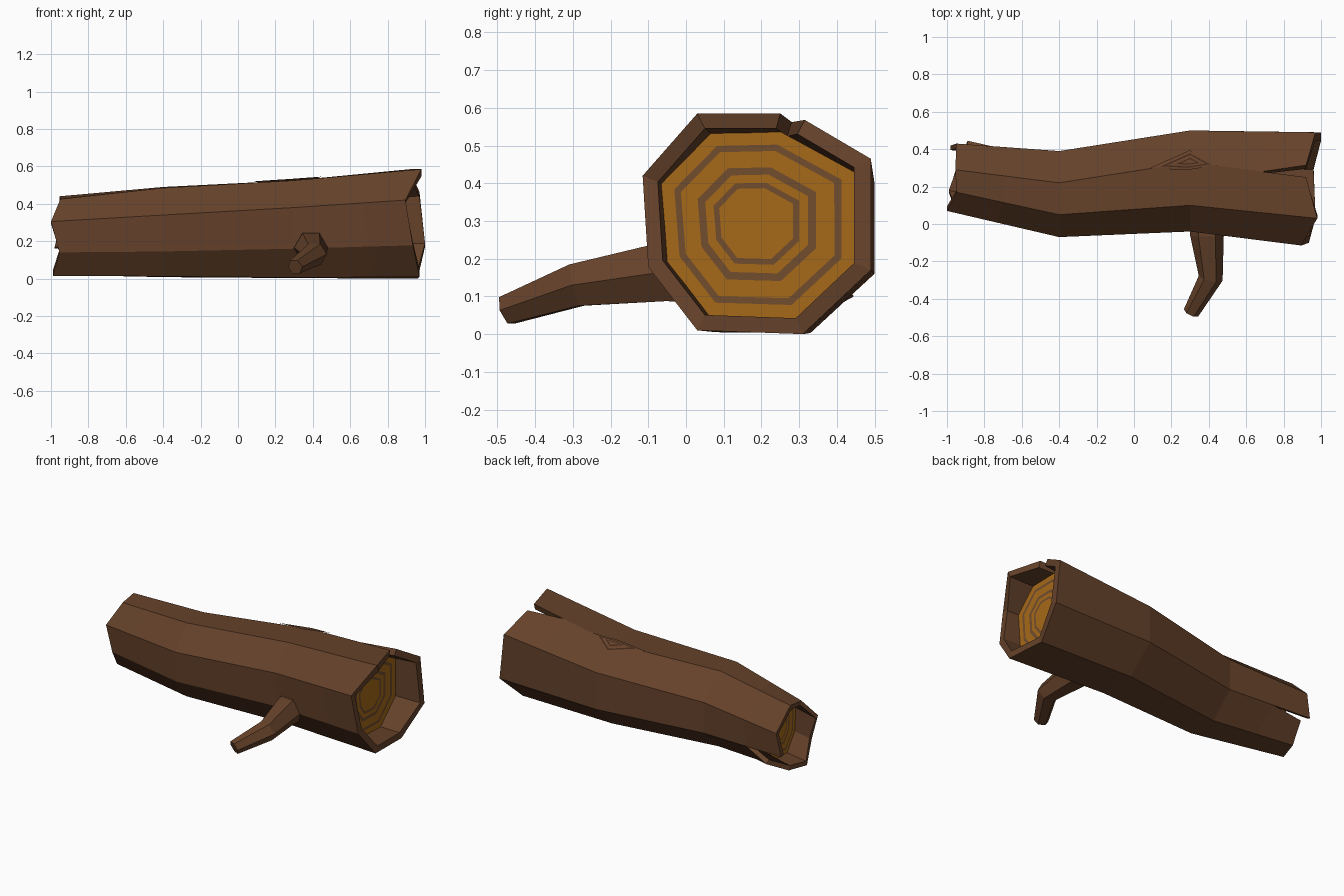
import bpy, bmesh
from math import cos, sin, pi
from mathutils import Vector as V

if "Cube" in bpy.data.objects:
    bpy.data.objects.remove(bpy.data.objects["Cube"])


def mat(name, col):
    m = bpy.data.materials.new(name)
    m.diffuse_color = (*col, 1)
    m.use_nodes = True
    m.node_tree.nodes["Principled BSDF"].inputs["Base Color"].default_value = m.diffuse_color
    return m


bark = mat("bark", (0.13, 0.054, 0.023))
wood = mat("wood", (0.38, 0.14, 0.009))
ring_mat = mat("growth_ring", (0.17, 0.075, 0.027))
dark = mat("knot_dark", (0.05, 0.02, 0.01))


def make(name, faces, mats, recalc=False):
    """faces: list of (points, material index)"""
    bm = bmesh.new()
    for pts, mi in faces:
        bm.faces.new([bm.verts.new(p) for p in pts]).material_index = mi
    bmesh.ops.remove_doubles(bm, verts=bm.verts, dist=1e-5)
    if recalc:
        bmesh.ops.recalc_face_normals(bm, faces=bm.faces)
    me = bpy.data.meshes.new(name)
    bm.to_mesh(me)
    bm.free()
    for m in mats:
        me.materials.append(m)
    ob = bpy.data.objects.new(name, me)
    bpy.context.collection.objects.link(ob)
    return ob


# Eight-sided trunk sections as (y, z), starting at the upper front edge
def section(x, yz):
    return [V((x, y, z)) for y, z in yz]


mid_l = section(-0.4, [(.05, .485), (.22, .49), (.39, .35), (.39, .15),
                       (.24, .008), (.04, .012), (-.06, .145), (-.07, .34)])
mid_r = section(0.3, [(.10, .525), (.33, .525), (.50, .40), (.50, .16),
                      (.33, .003), (.08, .005), (-.03, .16), (-.04, .38)])
end_l = [V(p) for p in [(-.95, .17, .425), (-.955, .29, .44), (-.95, .43, .31),
                        (-.98, .42, .16), (-.95, .30, .02), (-.99, .17, .015),
                        (-.955, .07, .14), (-1, .07, .305)]]
end_r = [V(p) for p in [(.98, .03, .585), (.92, .25, .585), (.97, .49, .465),
                        (1, .49, .17), (.96, .31, 0), (.97, .03, .01),
                        (.935, -.10, .178), (.895, -.115, .42)]]


def blend(a, b, t):
    return [p.lerp(q, t) for p, q in zip(a, b)]


# Sections where the cracks begin
start_l = blend(mid_l, end_l, 0.55)
start_r = blend(mid_r, end_r, 0.62)
split_l = {3: V((-.89, .445, .10))}     # second lip of the left crack
split_r = {1: V((.92, .315, .568))}     # second lip of the right crack


def inner(p, ring):
    c = sum(ring, V()) / 8
    return V((p.x, c.y + (p.y - c.y) * .86, c.z + (p.z - c.z) * .86))


# Trunk: outer bark, with hollow ends, rims and crack sides
faces = []
for a, b in ((start_l, mid_l), (mid_l, mid_r), (mid_r, start_r)):
    for i in range(8):
        j = (i + 1) % 8
        faces.append(([a[i], b[i], b[j], a[j]], 0))
for start, end, split, flip in ((start_l, end_l, split_l, True),
                                (start_r, end_r, split_r, False)):
    def add(pts):
        faces.append((pts[::-1] if flip else pts, 0))
    for i in range(8):
        j = (i + 1) % 8
        s0, s1 = start[i], start[j]
        e0, e1 = split.get(i, end[i]), end[j]
        t0, t1 = inner(s0, start), inner(s1, start)
        f0, f1 = inner(e0, end), inner(e1, end)
        add([s0, e0, e1, s1])
        add([t1, f1, f0, t0])
        add([e0, f0, f1, e1])
        if i in split:
            add([s0, t0, f0, e0])
        if j in split:
            add([s1, e1, f1, t1])
make("trunk", faces, [bark])


# Cut wood with growth rings, set back inside each end
def cut_face(name, start, end, x, flip):
    a = [inner(p, start) for p in start]
    b = [inner(p, end) for p in end]
    pts = [p.lerp(q, (x - p.x) / (q.x - p.x)) for p, q in zip(a, b)]
    c = sum(pts, V()) / 8
    scales = [1.0, .86, .79, .61, .53, .44, .38]
    out = []
    for k in range(6):
        for i in range(8):
            j = (i + 1) % 8
            q = [c + (pts[m] - c) * s for m, s in
                 ((i, scales[k]), (i, scales[k + 1]), (j, scales[k + 1]), (j, scales[k]))]
            out.append((q if not flip else q[::-1], k % 2))
    q = [c + (p - c) * scales[-1] for p in pts]
    out.append((q if flip else q[::-1], 0))
    make(name, out, [wood, ring_mat])


cut_face("cut_face_right", start_r, end_r, 0.82, False)
cut_face("cut_face_left", start_l, end_l, -0.83, True)

# Broken branch: bent six-sided taper
path = [((.39, .05, .165), .095), ((.39, -.06, .165), .09),
        ((.41, -.29, .13), .065), ((.305, -.475, .063), .043)]
dirs = [V((0, -1, 0)), V((0, -1, -.1)), V((-.2, -1, -.25)), V((-.5, -1, -.4))]
loops = []
for (c, r), d in zip(path, dirs):
    d = d.normalized()
    u = d.cross(V((0, 0, 1))).normalized()
    w = u.cross(d)
    loops.append([V(c) + (u * cos(i * pi / 3) + w * sin(i * pi / 3)) * r for i in range(6)])
faces = [([a[i], a[(i + 1) % 6], b[(i + 1) % 6], b[i]], 0)
         for a, b in zip(loops, loops[1:]) for i in range(6)]
faces += [(loops[0], 0), (loops[-1], 0)]
make("branch", faces, [bark], True)

# Diamond knot, folded over the upper back edge
e = [mid_r[1].lerp(mid_l[1], .31), mid_r[1].lerp(start_r[1], .38)]
side_b = V((.30, .392, .480))
side_f = V((.28, .285, .527))
corners = [e[0], side_f, e[1], side_b]
centre = mid_r[1]
lift = V((0, .003, .006))


def diamond(s):
    return [centre + (p - centre) * s + lift for p in corners]


faces = []
for s, t, m in ((1, .72, 0), (.72, .58, 1), (.58, .34, 0), (.34, .22, 1)):
    a, b = diamond(s), diamond(t)
    for i in range(4):
        j = (i + 1) % 4
        faces.append(([a[i], a[j], b[j], b[i]], m))
d = diamond(.22)
faces += [([d[i], d[(i + 1) % 4], centre + lift], 0) for i in range(4)]
make("knot", faces, [bark, dark])
